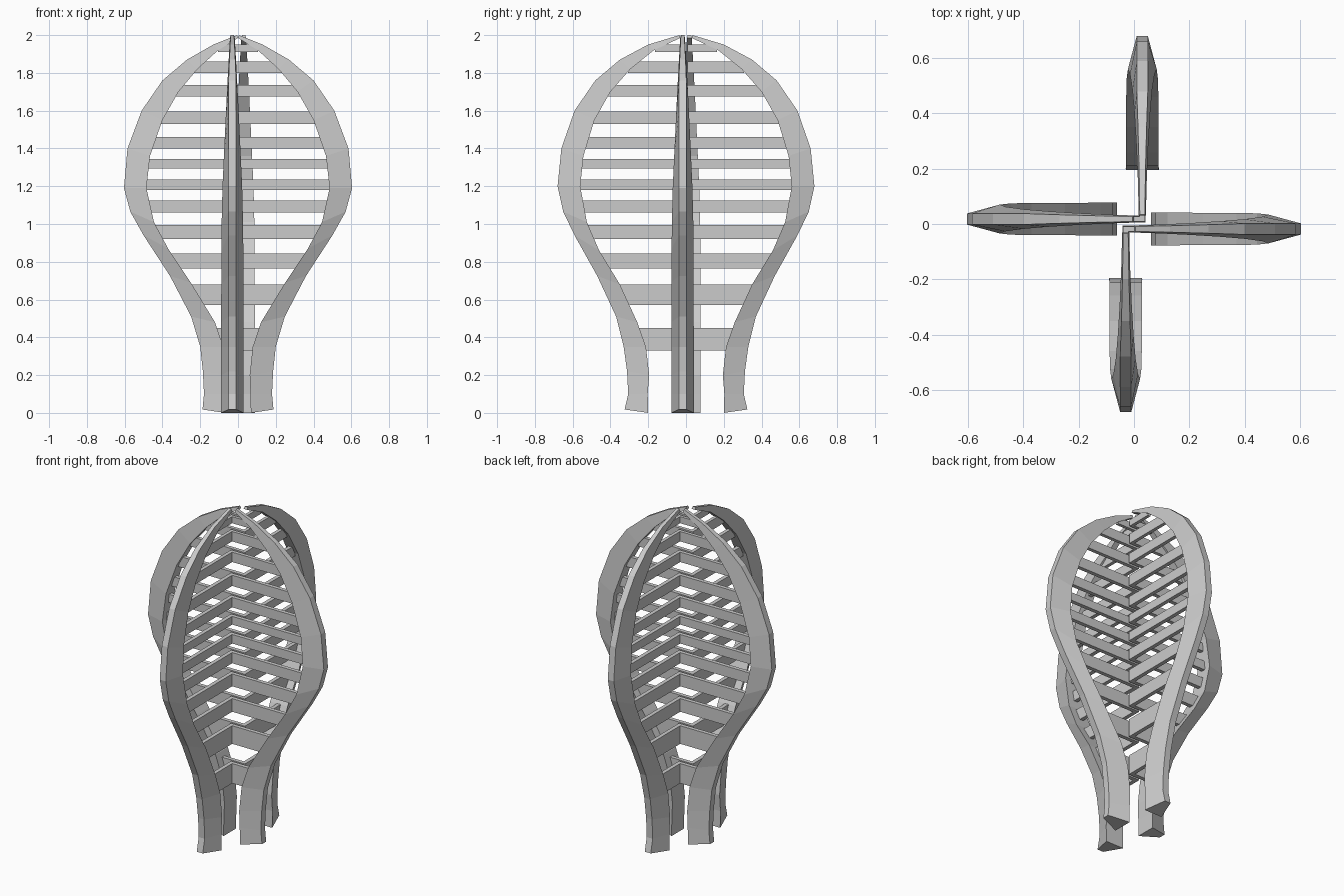
import bpy, bmesh, math
from mathutils import Matrix

if "Cube" in bpy.data.objects:
    bpy.data.objects.remove(bpy.data.objects["Cube"])

# Rib stations: outer radius, outer z, inner radius, inner z
SIDE = [(.188, .018, .068, 0), (.18, .1, .066, .1), (.186, .22, .062, .2),
        (.2, .35, .078, .35), (.248, .51, .122, .48), (.36, .725, .25, .69),
        (.5, .94, .37, .87), (.57, 1.065, .445, 1.01), (.604, 1.19, .485, 1.19),
        (.585, 1.4, .466, 1.36), (.51, 1.6, .4, 1.55), (.4, 1.76, .315, 1.7),
        (.27, 1.87, .215, 1.82), (.13, 1.95, .105, 1.92), (.005, 2.0, .0, 1.985)]
FRONT = [(.325, .018, .2, 0), (.306, .1, .203, .1), (.312, .22, .195, .2),
         (.33, .35, .212, .35), (.37, .51, .258, .48), (.47, .725, .35, .68),
         (.59, .94, .46, .86), (.65, 1.065, .525, 1.01), (.68, 1.2, .56, 1.2),
         (.66, 1.4, .543, 1.36), (.59, 1.6, .485, 1.55), (.48, 1.76, .4, 1.7),
         (.35, 1.87, .295, 1.82), (.2, 1.95, .17, 1.92), (.035, 2.0, .03, 1.985)]
SIDE_OFF, FRONT_OFF = -.018, -.03      # ribs sit off the axes, pinwheel style


def lerp_table(pts, z):
    for (z0, v0), (z1, v1) in zip(pts, pts[1:]):
        if z <= z1:
            return v0 + (v1 - v0) * max(0, (z - z0) / (z1 - z0))
    return pts[-1][1]


def half_width(z):
    return lerp_table([(0, .06), (.95, .058), (1.2, .052), (1.5, .038),
                       (1.75, .026), (2, .012)], z)


def finish(bm, name, turn):
    bmesh.ops.recalc_face_normals(bm, faces=bm.faces)
    bm.transform(Matrix.Rotation(turn, 4, 'Z'))
    me = bpy.data.meshes.new(name)
    bm.to_mesh(me)
    bm.free()
    bpy.context.collection.objects.link(bpy.data.objects.new(name, me))


# Curved rib with a trapezoid section: narrow outside, wide inside
def rib(name, stations, place, turn):
    bm = bmesh.new()
    rings = []
    for ro, zo, ri, zi in stations:
        wi = half_width(zi)
        wo = min(.02, wi * .7)
        rings.append([bm.verts.new(place(r, w, z)) for r, w, z in
                      ((ro, -wo, zo), (ro, wo, zo), (ri, wi, zi), (ri, -wi, zi))])
    for a, b in zip(rings, rings[1:]):
        for i in range(4):
            j = (i + 1) % 4
            bm.faces.new((a[i], a[j], b[j], b[i]))
    bm.faces.new(rings[0])
    bm.faces.new(rings[-1])
    finish(bm, name, turn)


# L-shaped slat joining a side rib to a front rib through the middle
def slat(name, z0, z1, turn):
    zm = (z0 + z1) / 2
    reach = [lerp_table([(s[3], s[2]) for s in t], zm) + lerp_table(
        [(0, .05), (1.6, .045), (1.95, .015)], zm) for t in (SIDE, FRONT)]
    x, y = reach[0], -reach[1]
    t = lerp_table([(1.6, .012), (2, .009)], zm)
    cx, cy = FRONT_OFF, SIDE_OFF
    outline = [(cx - t, cy + t), (cx - t, y), (cx + t, y),
               (cx + t, cy - t), (x, cy - t), (x, cy + t)]
    bm = bmesh.new()
    lo = [bm.verts.new((px, py, z0)) for px, py in outline]
    hi = [bm.verts.new((px, py, z1)) for px, py in outline]
    for i in range(6):
        j = (i + 1) % 6
        bm.faces.new((lo[i], lo[j], hi[j], hi[i]))
    bm.faces.new(lo)
    bm.faces.new(hi)
    finish(bm, name, turn)


LEVELS = [(.33, .45), (.57, .68), (.765, .845), (.92, .995), (1.06, 1.125),
          (1.18, 1.235), (1.295, 1.345), (1.4, 1.46), (1.53, 1.595),
          (1.675, 1.735), (1.8, 1.86), (1.91, 1.95)]

# Two identical halves, half a turn apart
for half, turn in (("front_right", 0), ("back_left", math.pi)):
    rib(half + "_side_rib", SIDE, lambda r, w, z: (r, SIDE_OFF + w, z), turn)
    rib(half + "_end_rib", FRONT, lambda r, w, z: (FRONT_OFF + w, -r, z), turn)
    for n, (z0, z1) in enumerate(LEVELS):
        slat(f"{half}_slat_{n + 1}", z0, z1, turn)
